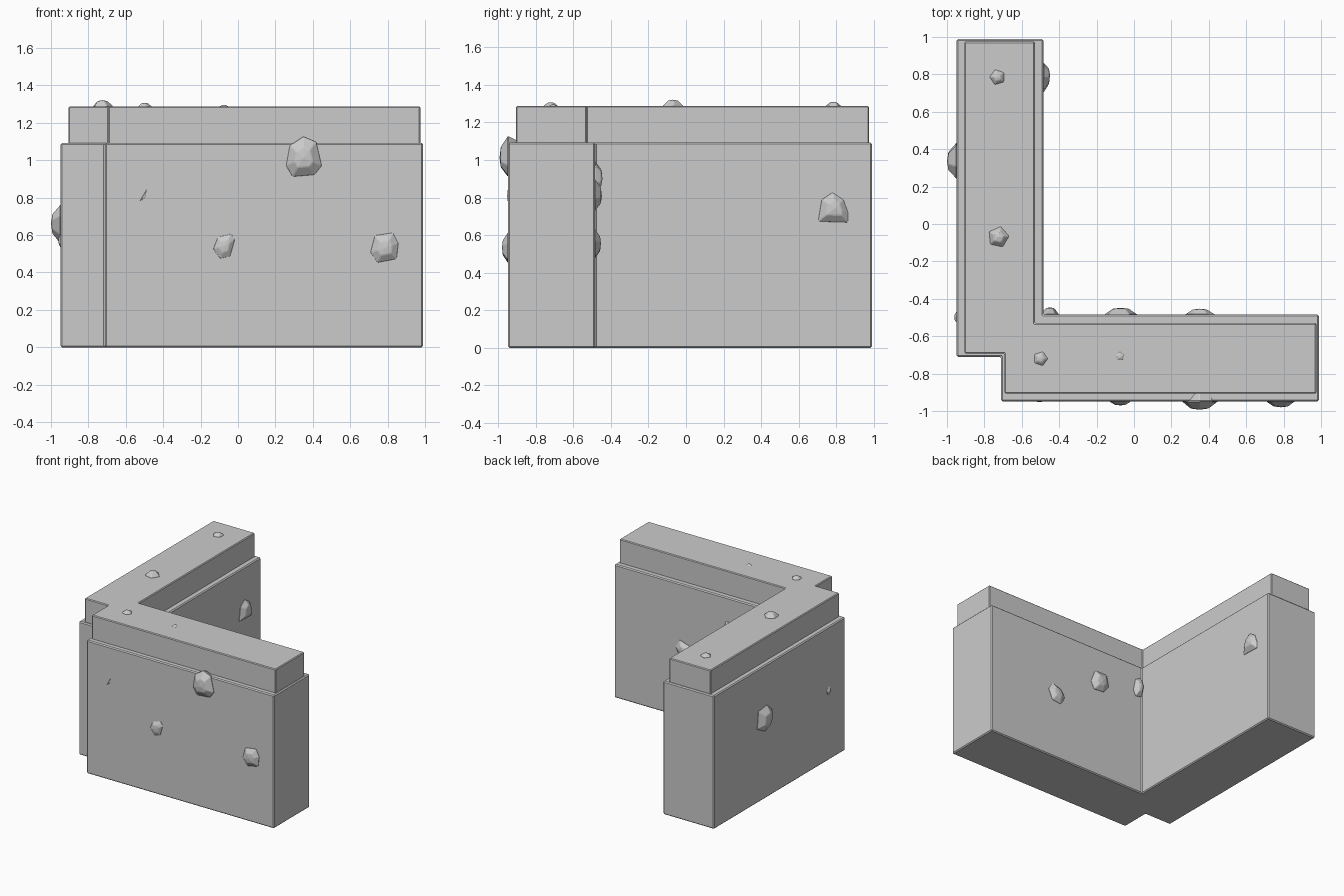
import bpy, bmesh, math
from mathutils import Vector

if "Cube" in bpy.data.objects:
    bpy.data.objects.remove(bpy.data.objects["Cube"])


def finish(bm, name, bevel):
    bmesh.ops.recalc_face_normals(bm, faces=bm.faces)
    me = bpy.data.meshes.new(name)
    bm.to_mesh(me)
    bm.free()
    ob = bpy.data.objects.new(name, me)
    bpy.context.collection.objects.link(ob)
    b = ob.modifiers.new("Bevel", 'BEVEL')
    b.width = bevel
    b.segments = 1
    b.limit_method = 'ANGLE'
    b.angle_limit = math.radians(20)
    return ob


def extrude_plan(name, pts, z0, z1, bevel):
    bm = bmesh.new()
    f = bm.faces.new([bm.verts.new((x, y, z0)) for x, y in pts])
    r = bmesh.ops.extrude_face_region(bm, geom=[f])
    up = [v for v in r['geom'] if isinstance(v, bmesh.types.BMVert)]
    bmesh.ops.translate(bm, verts=up, vec=(0, 0, z1 - z0))
    return finish(bm, name, bevel)


def corner_plan(out, inner, end, notch):
    # L-shaped plan, symmetric about the diagonal, outer corner notched
    return [(out, notch[1]), (notch[0], notch[1]), (notch[0], out), (end, out),
            (end, inner), (inner, inner), (inner, end), (out, end)]


# Wall body and narrower cap course
extrude_plan("wall_body", corner_plan(-0.948, -0.485, 0.99, (-0.71, -0.71)), 0, 1.093, 0.008)
extrude_plan("wall_cap", corner_plan(-0.906, -0.53, 0.975, (-0.693, -0.693)), 1.05, 1.287, 0.006)

# Wall planes: maps (u, v, distance outward) to a position
PLANES = {
    "front": lambda u, v, d: (u, -0.948 - d, v),
    "left": lambda u, v, d: (-0.948 - d, u, v),
    "inner_back": lambda u, v, d: (u, -0.485 + d, v),
    "inner_right": lambda u, v, d: (-0.485 + d, u, v),
    "top": lambda u, v, d: (u, v, 1.287 + d),
}


def stone(plane, pts, out, depth=0.04, face=0.5):
    # Faceted pebble: buried back ring, full outline at the wall, small crown
    place = PLANES[plane]
    c = sum((Vector(p) for p in pts), Vector((0, 0))) / len(pts)
    bm = bmesh.new()
    rings = []
    for s, d in ((0.65, -depth), (1, 0), (face, out * 0.85)):
        ring = []
        for p in pts:
            q = c + (Vector(p) - c) * s
            ring.append(bm.verts.new(place(q.x, q.y, d)))
        rings.append(ring)
    n = len(pts)
    for a, b in zip(rings, rings[1:]):
        for i in range(n):
            j = (i + 1) % n
            bm.faces.new((a[i], a[j], b[j], b[i]))
    bm.faces.new(rings[0])
    tip = bm.verts.new(place(c.x, c.y, out))
    for i in range(n):
        bm.faces.new((rings[2][i], rings[2][(i + 1) % n], tip))
    finish(bm, plane + "_stone", min(0.004, out * 0.2))


def pebble(plane, u, v, ru, rv, out, n=5, turn=0.0):
    pts = [(u + ru * math.cos(turn + i * math.tau / n),
            v + rv * math.sin(turn + i * math.tau / n)) for i in range(n)]
    stone(plane, pts, out)


# Stones on the outer faces
stone("front", [(.275, 1.08), (.35, 1.13), (.42, 1.10), (.45, .97),
                (.41, .92), (.29, .91), (.255, .97)], 0.045, 0.08)
stone("front", [(-.11, .59), (-.035, .61), (-.015, .575), (-.04, .485),
                (-.095, .47), (-.135, .525)], 0.022)
stone("front", [(.73, .60), (.83, .615), (.86, .555), (.85, .47),
                (.745, .45), (.705, .505)], 0.032)
stone("front", [(-.53, .775), (-.485, .85), (-.495, .80)], 0.004)
stone("left", [(.42, .75), (.307, .763), (.24, .705), (.27, .60),
               (.333, .55), (.436, .605)], 0.052)
pebble("left", -0.50, 0.57, 0.035, 0.04, 0.012)

# Stones on the inner faces
stone("inner_right", [(.70, .67), (.72, .79), (.78, .83), (.84, .79),
                      (.865, .72), (.865, .665)], 0.036)
stone("inner_back", [(.435, .57), (.396, .635), (.308, .607), (.27, .55),
                     (.308, .475), (.396, .486)], 0.032)
stone("inner_back", [(.02, .79), (-.023, .898), (-.14, .898), (-.16, .80),
                     (-.11, .737), (-.013, .728)], 0.037)
stone("inner_back", [(-.40, .87), (-.42, .97), (-.47, .995), (-.50, .92),
                     (-.48, .83), (-.42, .82)], 0.04)

# Small bumps on the top
pebble("top", -0.73, 0.785, 0.045, 0.045, 0.022, turn=0.6)
pebble("top", -0.725, -0.07, 0.06, 0.06, 0.034, turn=0.1)
pebble("top", -0.50, -0.72, 0.042, 0.042, 0.02, turn=0.0)
pebble("top", -0.075, -0.708, 0.025, 0.025, 0.008, turn=0.3)
